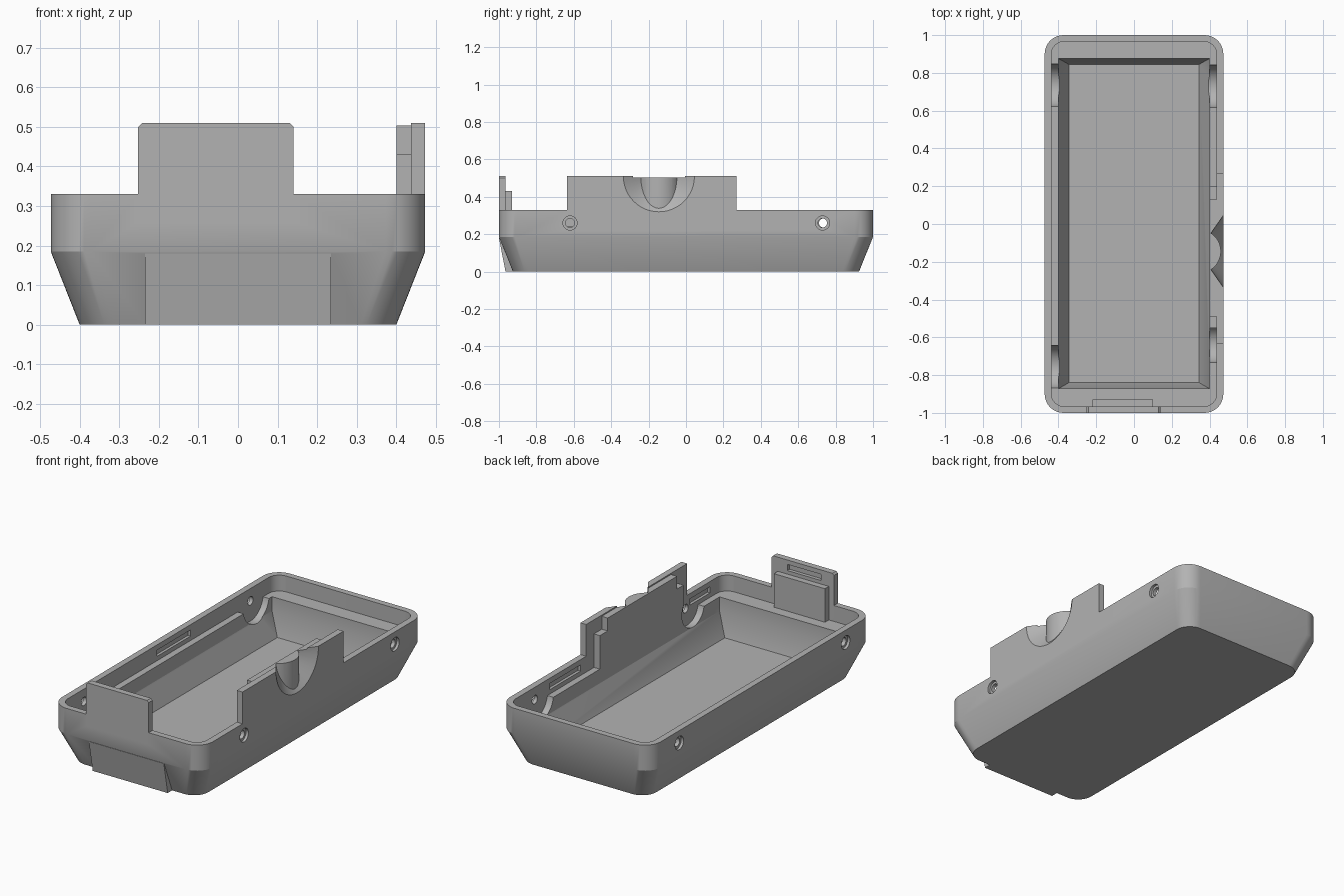
import bpy, bmesh, math
from mathutils import Matrix, Vector

if "Cube" in bpy.data.objects:
    bpy.data.objects.remove(bpy.data.objects["Cube"])

grey = bpy.data.materials.new("plain_grey")
grey.diffuse_color = (0.45, 0.45, 0.45, 1)
grey.use_nodes = True
grey.node_tree.nodes["Principled BSDF"].inputs["Base Color"].default_value = grey.diffuse_color


def make(name, bm):
    bmesh.ops.recalc_face_normals(bm, faces=bm.faces)
    me = bpy.data.meshes.new(name)
    bm.to_mesh(me)
    bm.free()
    ob = bpy.data.objects.new(name, me)
    bpy.context.collection.objects.link(ob)
    me.materials.append(grey)
    return ob


def rounded(hx, hy, r, z, n=10):
    """Rounded rectangle loop."""
    pts = []
    for k, (sx, sy) in enumerate([(1, 1), (-1, 1), (-1, -1), (1, -1)]):
        for i in range(n + 1):
            a = math.pi / 2 * (k + i / n)
            pts.append((sx * (hx - r) + r * math.cos(a), sy * (hy - r) + r * math.sin(a), z))
    return pts


def loft(name, loops):
    """Closed solid through loops of equal length."""
    bm = bmesh.new()
    rows = [[bm.verts.new(p) for p in l] for l in loops]
    n = len(rows[0])
    for a, b in zip(rows, rows[1:]):
        for i in range(n):
            j = (i + 1) % n
            bm.faces.new((a[i], a[j], b[j], b[i]))
    bm.faces.new(rows[0][::-1])
    bm.faces.new(rows[-1])
    return make(name, bm)


def rect(x0, x1, y0, y1, z):
    return [(x0, y0, z), (x1, y0, z), (x1, y1, z), (x0, y1, z)]


def box(name, x0, x1, y0, y1, z0, z1):
    return loft(name, [rect(x0, x1, y0, y1, z0), rect(x0, x1, y0, y1, z1)])


def extrude(name, pts, axis, a, b):
    """Profile swept along x (points are y, z) or y (points are x, z)."""
    put = (lambda p, t: (t, p[0], p[1])) if axis == "x" else (lambda p, t: (p[0], t, p[1]))
    return loft(name, [[put(p, t) for p in pts] for t in (a, b)])


def cone(name, x0, r0, x1, r1, y, z, seg=48):
    """Cylinder or cone along x."""
    ring = lambda x, r: [(x, y + r * math.cos(2 * math.pi * i / seg),
                          z + r * math.sin(2 * math.pi * i / seg)) for i in range(seg)]
    return loft(name, [ring(x0, r0), ring(x1, r1)])


def combine(ob, tool, op="DIFFERENCE"):
    m = ob.modifiers.new("bool", "BOOLEAN")
    m.operation, m.solver, m.object = op, "EXACT", tool
    bpy.context.view_layer.objects.active = ob
    bpy.ops.object.modifier_apply(modifier=m.name)
    bpy.data.objects.remove(tool)


HX, HY, RIM, LEDGE, TOP = 0.473, 1.0, 0.33, 0.24, 0.51
IX, IY = 0.437, 0.965

# Outer tray with tapered lower half
tray = loft("tray", [rounded(0.4, 0.925, 0.09, 0), rounded(HX, HY, 0.1, 0.185),
                     rounded(HX, HY, 0.1, RIM)])
# Wedge under the front tab
combine(tray, extrude("wedge", [(-HY, 0.18), (-0.965, 0), (-0.9, 0), (-0.9, 0.18)],
                      "x", -0.235, 0.235), "UNION")
# Upper recess down to the ledge, then the sloped pocket
combine(tray, loft("recess", [rounded(IX, IY, 0.065, LEDGE), rounded(IX, IY, 0.065, 0.6)]))
combine(tray, loft("pocket", [rect(-0.345, 0.345, -0.84, 0.845, 0.035),
                              rect(-0.4, 0.4, -0.872, 0.876, 0.16),
                              rect(-0.4, 0.4, -0.872, 0.876, 0.6)]))

# Tall side wall and its stepped inner layer
combine(tray, box("side_wall", IX, HX, -0.635, 0.27, 0.22, TOP), "UNION")
steps = [(-0.55, 0.2), (0.2, 0.2), (0.2, 0.43), (0.13, 0.43), (0.13, 0.503),
         (-0.49, 0.503), (-0.49, 0.43), (-0.55, 0.43)]
combine(tray, extrude("side_layer", steps, "x", 0.4, 0.445), "UNION")
combine(tray, box("wall_top_dip", 0.3, 0.6, -0.275, -0.02, 0.503, 0.6))

# Front tab with clipped corners, plus the inner plate behind it
tab = [(-0.252, 0.26), (0.14, 0.26), (0.14, TOP - 0.01), (0.13, TOP),
       (-0.242, TOP), (-0.252, TOP - 0.01)]
combine(tray, extrude("front_tab", tab, "y", -HY, -IY), "UNION")
combine(tray, box("front_plate", -0.22, 0.1, -0.975, -0.93, 0.2, 0.43), "UNION")
combine(tray, box("tab_slot", -0.17, 0.04, -0.985, -0.95, 0.45, 0.485))

# Flared finger notch with a rounded core left standing in it
notch = cone("notch", 0.36, 0.03, 0.489, 0.213, -0.145, TOP)
core = []
for z in (0.0, 1.0):
    core.append([(0.345 + 0.115 * math.cos(math.pi * i / 24),
                  -0.145 + 0.115 * math.sin(math.pi * i / 24), z) for i in range(48)])
combine(notch, loft("core", core))
combine(tray, notch)

# Screw holes, countersinks and the round scoops inside them
for side, y in [(1, 0.73), (1, -0.62), (-1, 0.735), (-1, -0.755)]:
    if y != -0.62:
        combine(tray, cone("scoop", side * 0.3, 0.115, side * IX, 0.115, y, 0.26))
    else:
        combine(tray, cone("scoop", side * 0.385, 0.1, side * IX, 0.1, y - 0.015, 0.26))
    combine(tray, cone("hole", side * 0.42, 0.024, side * 0.5, 0.024, y, 0.26, 24))
    combine(tray, cone("sink", side * 0.458, 0.038, side * 0.5, 0.038, y, 0.26, 24))

# Shallow latch slots on the inside of the long walls
for side, y0, y1 in [(1, 0.32, 0.6), (1, -0.84, -0.66), (-1, -0.1, 0.2)]:
    x0, x1 = sorted((side * 0.42, side * 0.453))
    combine(tray, box("latch_slot", x0, x1, y0, y1, 0.265, 0.3))

bpy.ops.object.select_all(action="DESELECT")
tray.select_set(True)
bpy.context.view_layer.objects.active = tray
bpy.ops.object.shade_smooth_by_angle(angle=math.radians(25))
